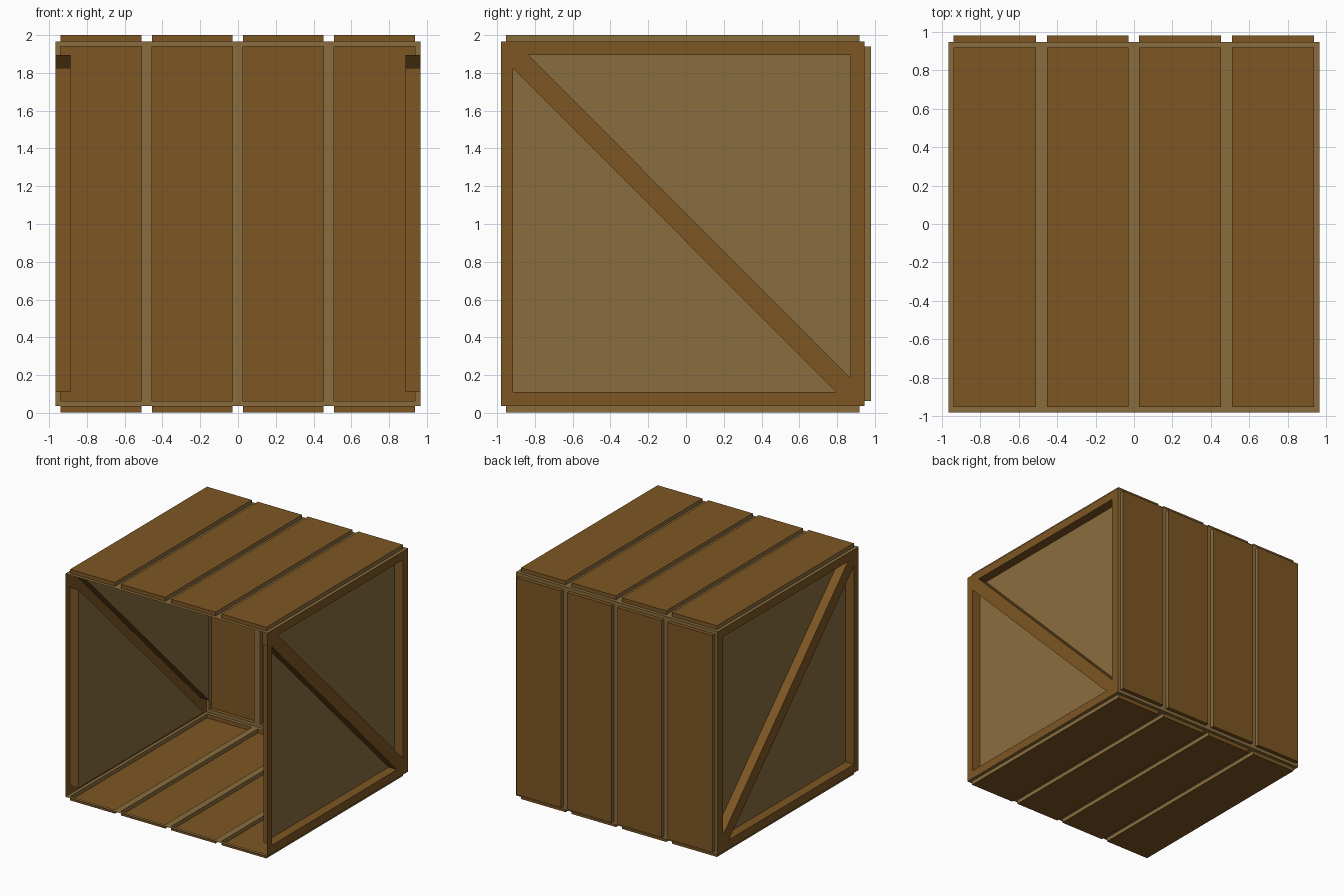
import bpy, bmesh
from mathutils import Vector

if "Cube" in bpy.data.objects:
    bpy.data.objects.remove(bpy.data.objects["Cube"])

# Overall shell limits, plank relief and side recess depth
X, Y0, Y1, Z0, Z1 = 0.966, -0.98, 0.946, 0.036, 1.967
RELIEF, RECESS, BORDER = 0.034, 0.08, 0.028
PLANK_EDGES = [-0.939, -0.51, -0.454, -0.029, 0.027, 0.452, 0.509, 0.938]


def material(name, color):
    m = bpy.data.materials.new(name)
    m.diffuse_color = color
    m.use_nodes = True
    m.node_tree.nodes["Principled BSDF"].inputs["Base Color"].default_value = m.diffuse_color
    return m


BROWN = material("brown_wood", (0.205, 0.093, 0.017, 1))
LIGHT = material("light_wood", (0.254, 0.153, 0.048, 1))


def orient(bm, out):
    bm.normal_update()
    for f in bm.faces:
        if f.normal.dot(out) < 0:
            f.normal_flip()
    bm.normal_update()


def push(bm, faces, offset):
    """Extrude each face separately and return the moved caps."""
    caps = bmesh.ops.extrude_discrete_faces(bm, faces=faces)["faces"]
    for f in caps:
        bmesh.ops.translate(bm, verts=f.verts[:], vec=offset)
    bm.normal_update()
    return caps


def finish(bm, name):
    me = bpy.data.meshes.new(name)
    bm.to_mesh(me)
    bm.free()
    me.materials.append(BROWN)
    me.materials.append(LIGHT)
    bpy.context.collection.objects.link(bpy.data.objects.new(name, me))


def plank_wall(name, v0, v1, place, out):
    """Thin light sheet with four hollow planks raised from it."""
    out = Vector(out)
    bm = bmesh.new()
    us = [-X] + PLANK_EDGES + [X]
    vs = [v0, v0 + BORDER, v1 - BORDER, v1]
    grid = [[bm.verts.new(place(u, v)) for v in vs] for u in us]
    planks = []
    for i in range(len(us) - 1):
        for j in range(3):
            f = bm.faces.new((grid[i][j], grid[i + 1][j],
                              grid[i + 1][j + 1], grid[i][j + 1]))
            f.material_index = 1
            if j == 1 and i % 2 == 1:
                planks.append(f)
    orient(bm, out)
    sheet = set(bm.faces) - set(planks)
    push(bm, planks, out * RELIEF)
    # Plank tops and ends are brown, their long edges light
    for f in bm.faces:
        if f not in sheet:
            f.material_index = 1 if abs(f.normal.x) > 0.5 else 0
    finish(bm, name)


plank_wall("top_planks", Y0, Y1, lambda u, v: (u, v, Z1), (0, 0, 1))
plank_wall("bottom_planks", Y0, Y1, lambda u, v: (u, v, Z0), (0, 0, -1))
plank_wall("back_planks", Z0, Z1, lambda u, v: (u, Y1, v), (0, 1, 0))


def braced_side(name, s):
    """Side frame with a diagonal brace and two recessed triangles."""
    bm = bmesh.new()
    yz = [(Y0, Z0), (Y1, Z0), (Y1, Z1), (Y0, Z1),             # outer corners
          (-0.915, 1.825), (-0.915, 0.11), (0.795, 0.11),     # lower triangle
          (-0.835, 1.895), (0.872, 1.895), (0.872, 0.183)]    # upper triangle
    v = [bm.verts.new((s * X, y, z)) for y, z in yz]
    for ids in ((3, 0, 5, 4), (0, 1, 6, 5), (1, 2, 8, 9), (2, 3, 7, 8),
                (1, 9, 6), (3, 4, 7), (4, 6, 9, 7)):
        bm.faces.new([v[i] for i in ids])
    panels = [bm.faces.new(v[4:7]), bm.faces.new(v[7:10])]
    orient(bm, Vector((s, 0, 0)))
    for f in push(bm, panels, Vector((-s * RECESS, 0, 0))):
        f.material_index = 1
    finish(bm, name)


braced_side("right_side", 1)
braced_side("left_side", -1)
